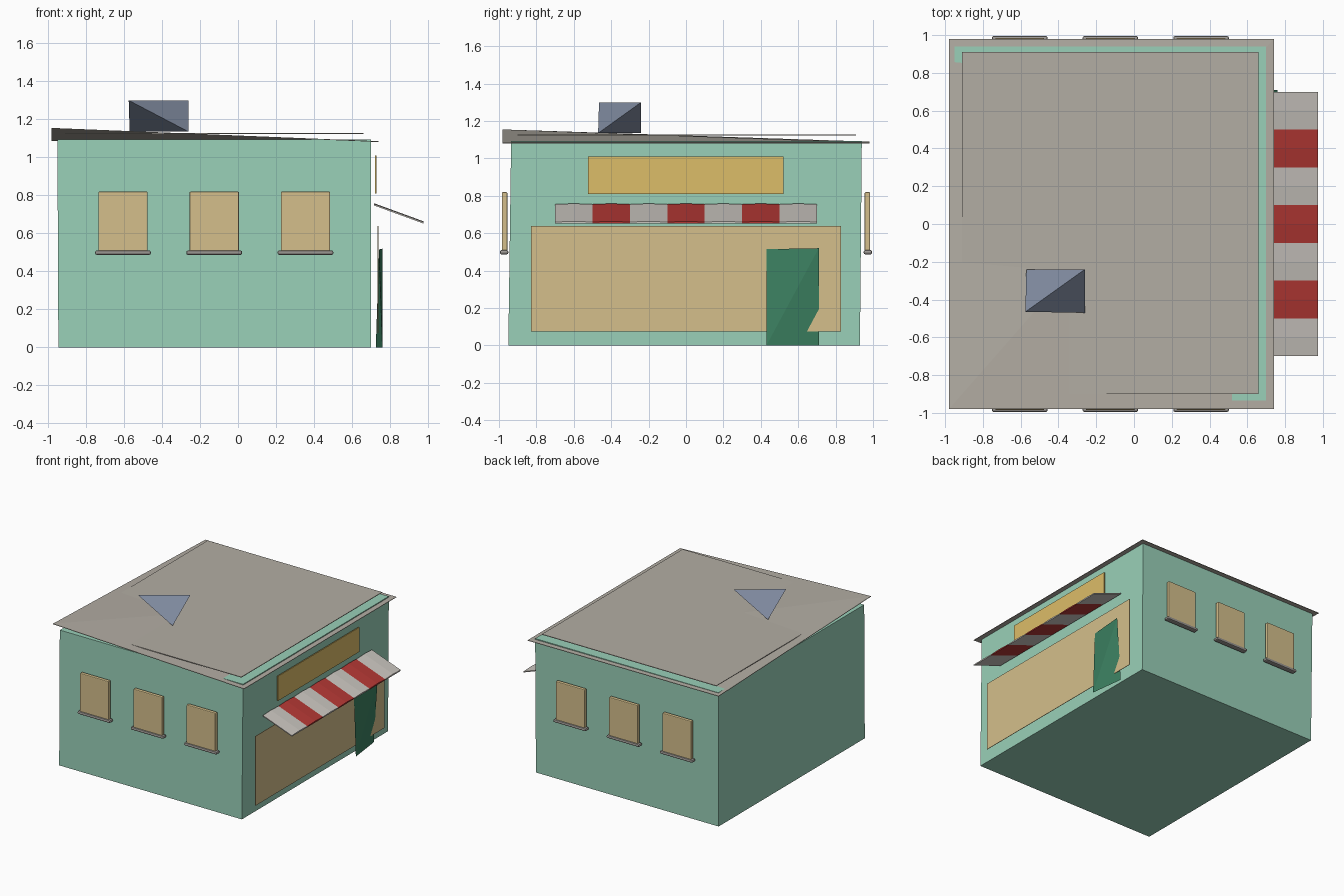
import bpy, bmesh

if "Cube" in bpy.data.objects:
    bpy.data.objects.remove(bpy.data.objects["Cube"])

def mat(name, r, g, b):
    m = bpy.data.materials.new(name)
    m.diffuse_color = (r, g, b, 1)
    m.use_nodes = True
    m.node_tree.nodes["Principled BSDF"].inputs["Base Color"].default_value = m.diffuse_color
    return m

GREEN = mat("mint_wall", .32, .63, .48)
TAN = mat("tan_glass", .66, .52, .26)
YELLOW = mat("yellow_sign", .72, .51, .14)
GREY = mat("roof_grey", .45, .42, .37)
SLATE = mat("slate_blue", .21, .25, .34)
RED = mat("awning_red", .46, .04, .035)
WHITE = mat("awning_white", .60, .57, .53)
DOOR = mat("door_green", .045, .22, .12)
SILL = mat("sill_grey", .33, .31, .29)

def mesh(name, verts, faces, *mats):
    me = bpy.data.meshes.new(name)
    me.from_pydata(verts, [], faces)
    for m in mats:
        me.materials.append(m)
    ob = bpy.data.objects.new(name, me)
    bpy.context.collection.objects.link(ob)
    bm = bmesh.new()
    bm.from_mesh(me)
    bmesh.ops.recalc_face_normals(bm, faces=bm.faces)
    bm.to_mesh(me)
    bm.free()
    return ob

BOX = [(0, 1, 2, 3), (4, 5, 6, 7), (0, 1, 5, 4), (1, 2, 6, 5), (2, 3, 7, 6), (3, 0, 4, 7)]

def rect(x0, x1, y0, y1, z):
    return [(x0, y0, z), (x1, y0, z), (x1, y1, z), (x0, y1, z)]

def box(name, x0, x1, y0, y1, z0, z1, m, bevel=0):
    ob = mesh(name, rect(x0, x1, y0, y1, z0) + rect(x0, x1, y0, y1, z1), BOX, m)
    if bevel:
        b = ob.modifiers.new("bevel", "BEVEL")
        b.width = bevel
        b.segments = 2
    return ob

def tetra(name, a, b, c, d, m):
    return mesh(name, [a, b, c, d], [(0, 1, 2), (0, 1, 3), (1, 2, 3), (0, 2, 3)], m)

# Slightly leaning wall block
mesh("walls", rect(-.945, .70, -.95, .93, 0) + rect(-.95, .70, -.935, .94, 1.094), BOX, GREEN)

# Folded eaves sheet with one raised corner, and the flat deck over it
eaves = [(-.98, -.98, 1.155), (.74, -.98, 1.085), (.74, .98, 1.085), (-.98, .98, 1.09)]
low = [(x, y, z - .004) for x, y, z in eaves]
mesh("eaves", eaves + low, [(0, 1, 2), (0, 2, 3), (4, 5, 6), (4, 6, 7)] + BOX[2:], GREY)
box("roof_deck", -.91, .66, -.90, .91, 1.124, 1.129, GREY)

# Wedge-shaped roof vent
tetra("roof_vent", (-.575, -.465, 1.30), (-.26, -.24, 1.30),
      (-.57, -.24, 1.135), (-.26, -.47, 1.135), SLATE)

# Three windows with rounded sills on the front and on the back
for side, s in (("front", -1), ("back", 1)):
    for i, x in enumerate((-.605, -.125, .355)):
        ys = sorted((s * .955, s * .985))
        box(f"{side}_window_{i}", x - .13, x + .13, *ys, .505, .82, TAN, .006)
        ys = sorted((s * .95, s * .995))
        box(f"{side}_sill_{i}", x - .147, x + .147, *ys, .487, .51, SILL, .009)

# Shop window and blank sign panel on the right side
box("shop_window", .734, .738, -.83, .83, .075, .64, TAN)
box("sign_panel", .72, .729, -.525, .52, .81, 1.01, YELLOW)

# Door, twisted so one lower corner sinks behind the shop window
tetra("door", (.76, .43, 0), (.76, .71, .52), (.742, .43, .515), (.725, .71, 0), DOOR)

# Sloping awning: seven alternating stripes, each with a faint central ridge
verts, faces = [], []
for k in range(15):
    y = -.7 + .1 * k
    r = .004 * (k % 2)
    verts += [(.715, y, .755 + r), (.975, y, .66 + r), (.975, y, .652), (.715, y, .747)]
for k in range(14):
    a = 4 * k
    faces += [(a + j, a + (j + 1) % 4, a + 4 + (j + 1) % 4, a + 4 + j) for j in range(4)]
faces += [(0, 1, 2, 3), (56, 57, 58, 59)]
awning = mesh("awning", verts, faces, WHITE, RED)
for p in awning.data.polygons:
    p.material_index = int((p.center.y + .7) / .2 + .0001) % 2 if abs(p.center.y) < .69 else 0
